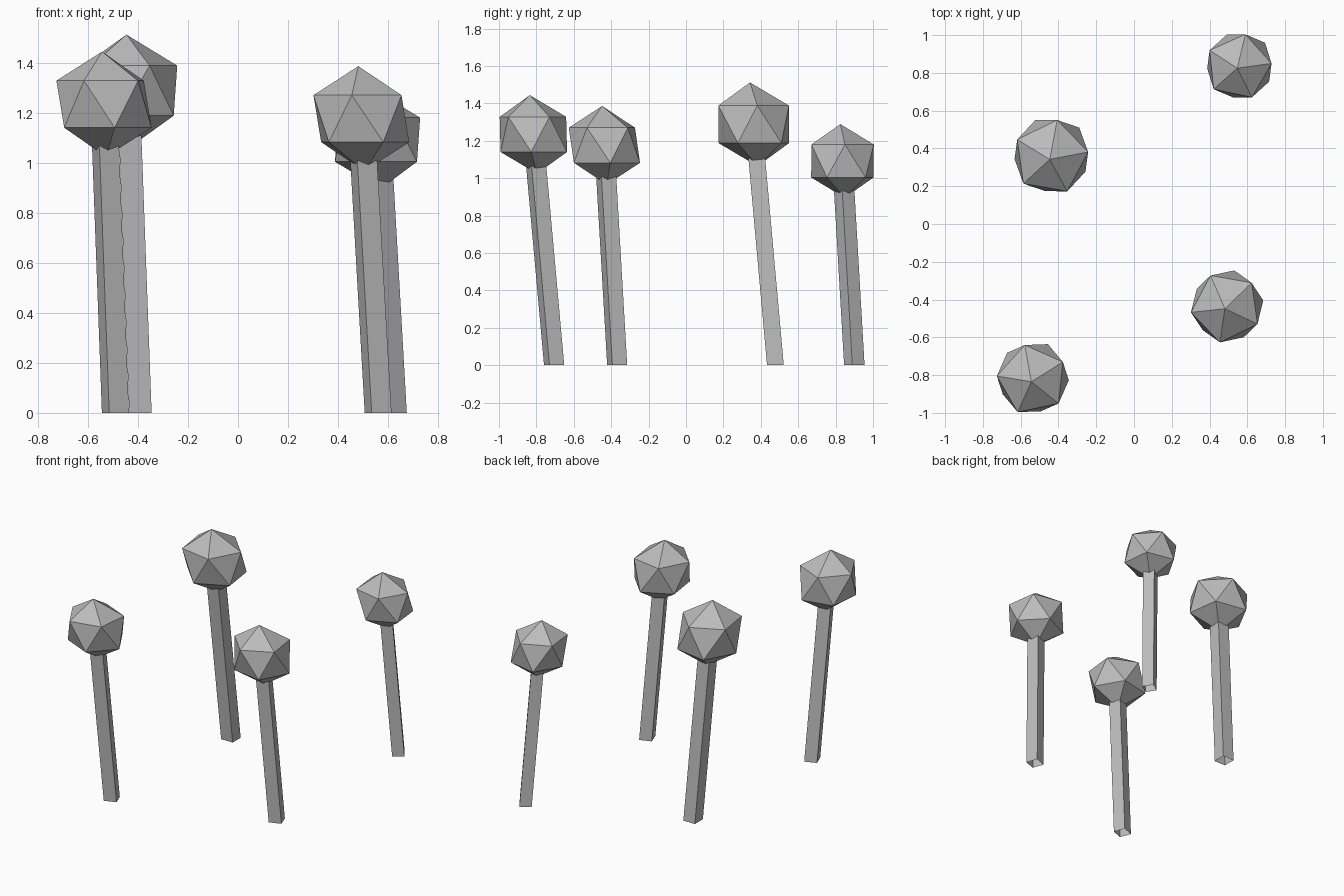
import bpy, bmesh
from math import radians, sqrt
from mathutils import Matrix

cube = bpy.data.objects.get("Cube")
if cube:
    bpy.data.objects.remove(cube, do_unlink=True)

grey = bpy.data.materials.new("plain_grey")
grey.use_nodes = True
colour = (0.5, 0.5, 0.5, 1)
grey.diffuse_color = colour
grey.node_tree.nodes["Principled BSDF"].inputs["Base Color"].default_value = colour


def add_part(name, bm, place):
    bmesh.ops.transform(bm, matrix=place, verts=bm.verts)
    mesh = bpy.data.meshes.new(name)
    bm.to_mesh(mesh)
    bm.free()
    mesh.materials.append(grey)
    bpy.context.collection.objects.link(bpy.data.objects.new(name, mesh))


def add_tree(name, base, lean, height, radius, trunk_turn, crown_turn):
    # Lean is a shear, so that every ring of the tree stays level
    shear = Matrix.Identity(4)
    shear[0][2], shear[1][2] = lean
    place = Matrix.Translation((*base, 0)) @ shear

    # Square trunk, open at the ends, reaching into the crown
    bm = bmesh.new()
    half = 0.4 * radius / sqrt(2)
    bmesh.ops.create_cone(bm, cap_ends=False, segments=4, radius1=half,
                          radius2=half, depth=height)
    add_part(name + "_trunk", bm, place @ Matrix.Translation((0, 0, height / 2))
             @ Matrix.Rotation(radians(45 + trunk_turn), 4, "Z"))

    # Twenty-sided crown
    bm = bmesh.new()
    bmesh.ops.create_icosphere(bm, subdivisions=1, radius=radius)
    add_part(name + "_crown", bm, place @ Matrix.Translation((0, 0, height))
             @ Matrix.Rotation(radians(crown_turn), 4, "Z"))


# Each pair of trees shares one lean
right_lean, left_lean = (-0.037, -0.09), (-0.057, -0.058)
add_tree("front_right_tree", (-0.49, -0.705), right_lean, 1.234, 0.21, 20.5, 30)
add_tree("back_right_tree", (-0.39, 0.478), right_lean, 1.288, 0.224, 0, 8)
add_tree("front_left_tree", (0.56, -0.368), left_lean, 1.176, 0.21, 19.5, 44)
add_tree("back_left_tree", (0.62, 0.9), left_lean, 1.092, 0.197, 34, 6)
